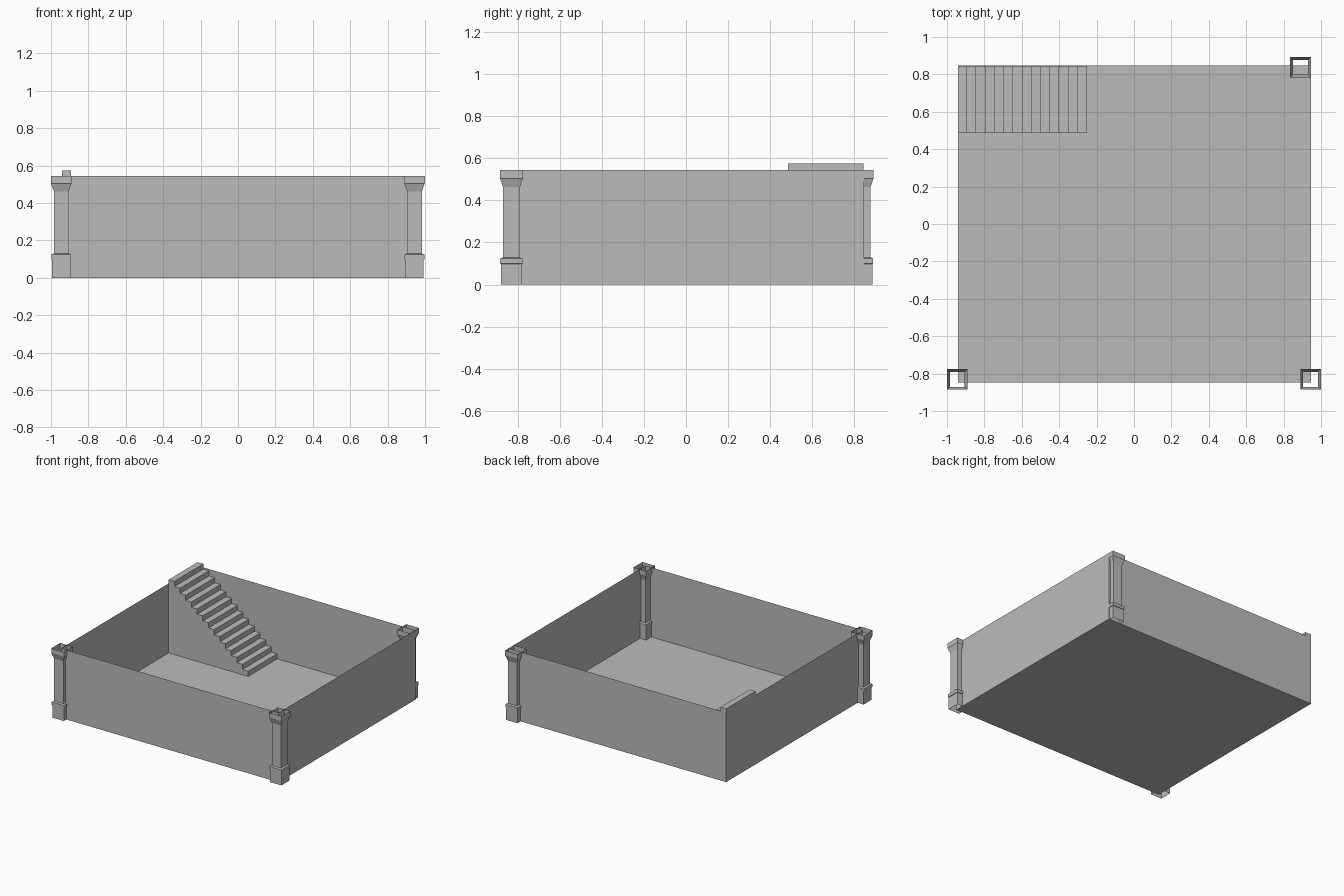
import bpy, bmesh

if "Cube" in bpy.data.objects:
    bpy.data.objects.remove(bpy.data.objects["Cube"])

grey = bpy.data.materials.new("stone grey")
grey.diffuse_color = (0.5, 0.5, 0.5, 1)
grey.use_nodes = True
grey.node_tree.nodes["Principled BSDF"].inputs["Base Color"].default_value = grey.diffuse_color


def finish(bm, name):
    me = bpy.data.meshes.new(name)
    bmesh.ops.recalc_face_normals(bm, faces=bm.faces)
    bm.to_mesh(me)
    bm.free()
    me.materials.append(grey)
    ob = bpy.data.objects.new(name, me)
    bpy.context.collection.objects.link(ob)
    return ob


X0, X1, Y, H = -0.942, 0.946, 0.848, 0.545

# Thin open-topped room: floor and four walls
bm = bmesh.new()
corners = [(X0, -Y), (X1, -Y), (X1, Y), (X0, Y)]
low = [bm.verts.new((x, y, 0)) for x, y in corners]
high = [bm.verts.new((x, y, H)) for x, y in corners]
bm.faces.new(low[::-1])
for i in range(4):
    j = (i + 1) % 4
    bm.faces.new((low[i], low[j], high[j], high[i]))
finish(bm, "room_shell")

# Hollow square pillars, open at top and bottom: (half width, height)
PROFILE = [(0.049, 0.0), (0.049, 0.097), (0.053, 0.099), (0.053, 0.124),
           (0.040, 0.129), (0.040, 0.463), (0.0535, 0.503), (0.055, 0.505),
           (0.055, H)]


def pillar(name, cx, cy):
    bm = bmesh.new()
    rings = [[bm.verts.new((cx + sx * r, cy + sy * r, z))
              for sx, sy in ((-1, -1), (1, -1), (1, 1), (-1, 1))]
             for r, z in PROFILE]
    for a, b in zip(rings, rings[1:]):
        for i in range(4):
            j = (i + 1) % 4
            bm.faces.new((a[i], a[j], b[j], b[i]))
    finish(bm, name)


pillar("pillar_front_left", -0.945, -0.831)
pillar("pillar_front_right", 0.944, -0.831)
pillar("pillar_back_right", 0.890, 0.838)

# Solid staircase: stepped side profile extruded along y
STEPS, TOP, SX1, SY0 = 14, 0.575, -0.252, 0.486
run, rise = (SX1 - X0) / STEPS, TOP / STEPS
outline = [(X0, 0), (SX1, 0)]
for i in range(STEPS):
    outline += [(SX1 - i * run, (i + 1) * rise), (SX1 - (i + 1) * run, (i + 1) * rise)]
bm = bmesh.new()
side = bm.faces.new([bm.verts.new((x, SY0, z)) for x, z in outline])
out = bmesh.ops.extrude_face_region(bm, geom=[side])
moved = [v for v in out["geom"] if isinstance(v, bmesh.types.BMVert)]
bmesh.ops.translate(bm, verts=moved, vec=(0, Y - 0.003 - SY0, 0))
finish(bm, "staircase")
